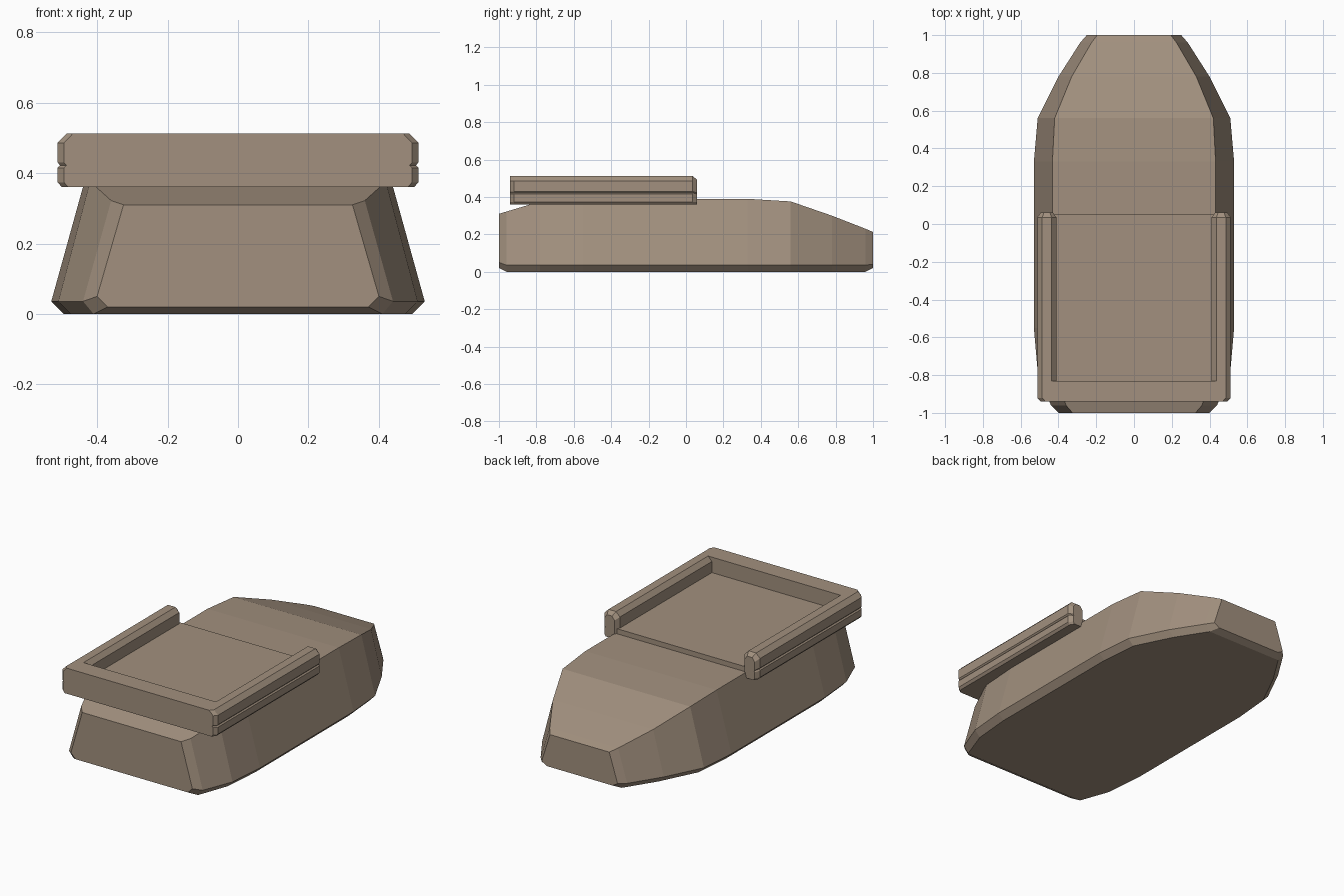
import bpy, bmesh

if "Cube" in bpy.data.objects:
    bpy.data.objects.remove(bpy.data.objects["Cube"])

mat = bpy.data.materials.new("tan_paint")
mat.diffuse_color = (0.36, 0.28, 0.21, 1)
mat.use_nodes = True
mat.node_tree.nodes["Principled BSDF"].inputs["Base Color"].default_value = mat.diffuse_color


def loft(name, sections, mirror=False):
    """Skin closed (x, z) sections placed along y; sections = [(y, points), ...]."""
    bm = bmesh.new()
    for sx in ((1, -1) if mirror else (1,)):
        rings = [[bm.verts.new((x * sx, y, z)) for x, z in pts] for y, pts in sections]
        n = len(rings[0])
        for a, b in zip(rings, rings[1:]):
            for i in range(n):
                j = (i + 1) % n
                bm.faces.new((a[i], a[j], b[j], b[i]))
        bm.faces.new(rings[0])
        bm.faces.new(rings[-1])
    bmesh.ops.recalc_face_normals(bm, faces=bm.faces)
    me = bpy.data.meshes.new(name)
    bm.to_mesh(me)
    bm.free()
    me.materials.append(mat)
    ob = bpy.data.objects.new(name, me)
    bpy.context.collection.objects.link(ob)
    return ob


def both_sides(half):
    return half + [(-x, z) for x, z in reversed(half)]


# Hull: y, bottom half-width and z, chamfer half-width and z, top half-width and z
stations = [
    (-1.00, .37, .02, .40, .05, .325, .31),
    (-0.96, .41, 0, .44, .036, .36, .322),
    (-0.78, .475, 0, .51, .036, .42, .376),
    (-0.55, .495, 0, .53, .036, .432, .39),
    (0.33, .495, 0, .53, .036, .432, .39),
    (0.56, .475, 0, .51, .036, .42, .376),
    (0.78, .365, 0, .40, .036, .33, .30),
    (0.96, .25, 0, .285, .036, .225, .23),
    (1.00, .215, .02, .25, .04, .195, .213),
]
loft("hull", [(y, both_sides([(b, bz), (m, mz), (t, tz)]))
              for y, b, bz, m, mz, t, tz in stations])

# Outer edge shared by the tray's front bar and side rails, with a small groove
outer = [(.50, .36), (.512, .374), (.512, .415), (.505, .422), (.512, .43),
         (.512, .486), (.486, .512)]

# Front bar of the tray
bar = both_sides(outer)
loft("tray_front_bar", [(-.94, [(x * .965, z) for x, z in bar]),
                        (-.92, bar), (-.83, bar)])

# Side rails with chamfered open ends
rail = outer + [(.436, .512), (.411, .486), (.411, .36)]
tip = [(.461 + (x - .461) * .65, .36 + (z - .36) * .87) for x, z in rail]
loft("tray_side_rails", [(-.83, rail), (.035, rail), (.06, tip)], mirror=True)

# Tray floor
floor = both_sides([(.42, .36), (.42, .42)])
loft("tray_floor", [(-.84, floor), (.05, floor)])
